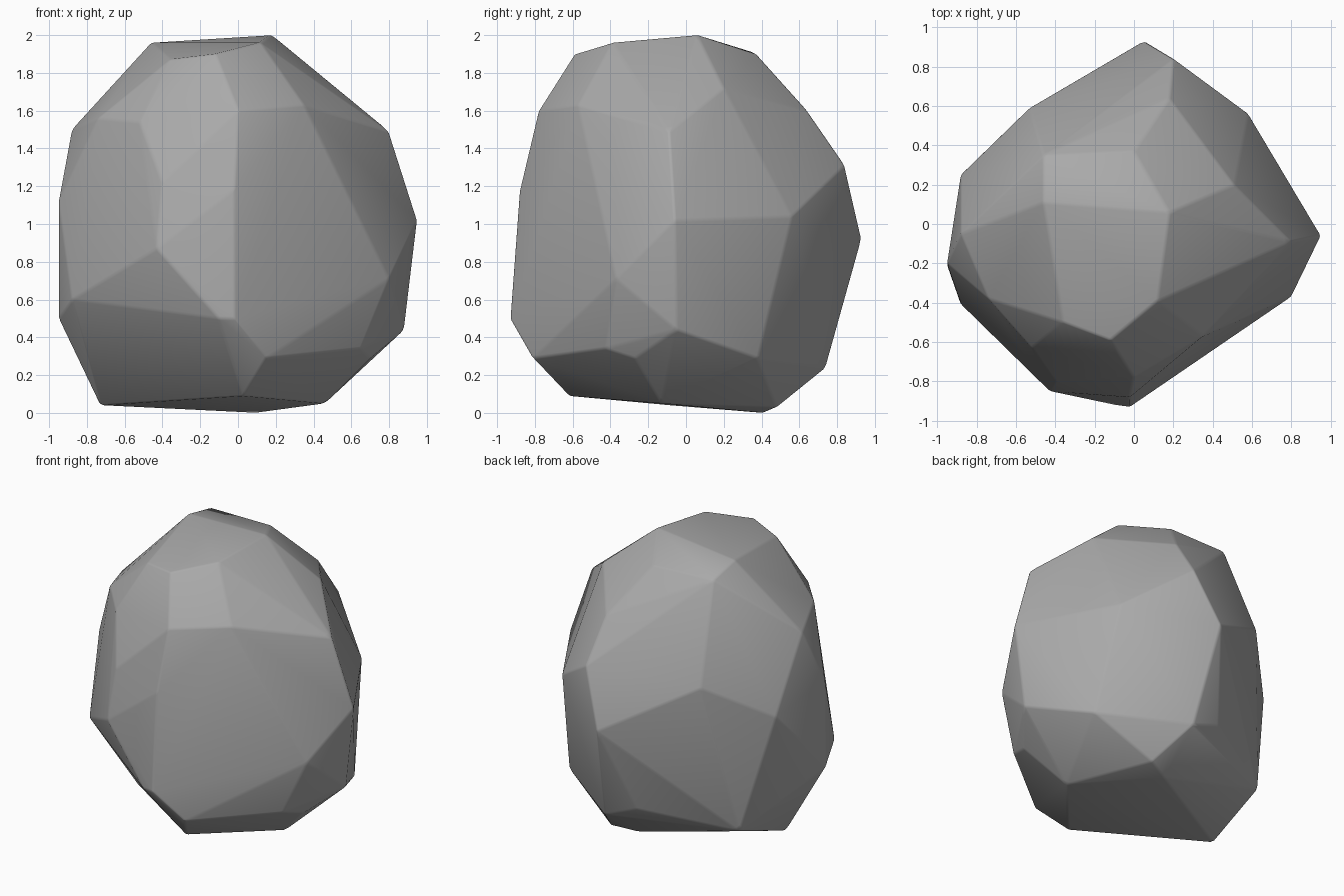
import bpy
import bmesh
from math import radians
from mathutils import Vector

default_cube = bpy.data.objects.get("Cube")
if default_cube:
    bpy.data.objects.remove(default_cube, do_unlink=True)

# Stone material
stone = bpy.data.materials.new("stone grey")
stone.use_nodes = True
colour = (0.4, 0.4, 0.4, 1)
stone.diffuse_color = colour
stone.node_tree.nodes["Principled BSDF"].inputs["Base Color"].default_value = colour

# Facet corners of the boulder, in hundredths of a unit
crown = [(-46, 35, 191), (-46, 11, 196), (18, 6, 200), (0, 37, 190),
         (12, -39, 196), (-36, -50, 187), (-12, -59, 190)]
shoulder = [(51, 20, 172), (80, -9, 149), (35, -57, 163), (0, -78, 160),
            (-52, -63, 154), (-74, -38, 156), (-88, -5, 150), (18, 64, 160)]
waist = [(95, -6, 102), (58, 56, 104), (20, 84, 131), (5, 93, 92),
         (-53, 59, 125), (-88, 25, 101), (-95, -20, 112), (-40, -80, 122),
         (-43, -85, 87), (-2, -88, 118), (80, -37, 71)]
skirt = [(-95, -21, 50), (-88, -41, 60), (-10, -92, 50), (-2, -93, 50),
         (15, -81, 29), (65, -43, 34), (70, -27, 29), (88, -5, 44),
         (65, 38, 29), (12, 74, 24), (-11, 71, 33), (-69, 39, 31)]
base = [(-70, 40, 21), (-73, -8, 4), (3, -62, 9), (46, -13, 5),
        (25, 48, 3), (9, 41, 0)]


def add_corners(bm, corners):
    for corner in corners:
        bm.verts.new(Vector(corner) / 100)


# Wrap the corners in a convex shell
bm = bmesh.new()
for ring in (crown, shoulder, waist, skirt, base):
    add_corners(bm, ring)
bmesh.ops.convex_hull(bm, input=bm.verts[:], use_existing_faces=False)
inside = [v for v in bm.verts if not v.link_faces]
bmesh.ops.delete(bm, geom=inside, context='VERTS')

# Merge nearly flat triangles into broad facets
bmesh.ops.dissolve_limit(bm, angle_limit=radians(6), verts=bm.verts[:],
                         edges=bm.edges[:], use_dissolve_boundaries=False)
bmesh.ops.recalc_face_normals(bm, faces=bm.faces[:])

mesh = bpy.data.meshes.new("boulder")
bm.to_mesh(mesh)
bm.free()
mesh.materials.append(stone)
boulder = bpy.data.objects.new("boulder", mesh)
bpy.context.collection.objects.link(boulder)

# Softly worn edges
wear = boulder.modifiers.new("worn edges", 'BEVEL')
wear.width = 0.012
wear.segments = 2
wear.limit_method = 'ANGLE'
wear.angle_limit = radians(8)

bpy.ops.object.select_all(action='DESELECT')
boulder.select_set(True)
bpy.context.view_layer.objects.active = boulder
bpy.ops.object.shade_smooth()
